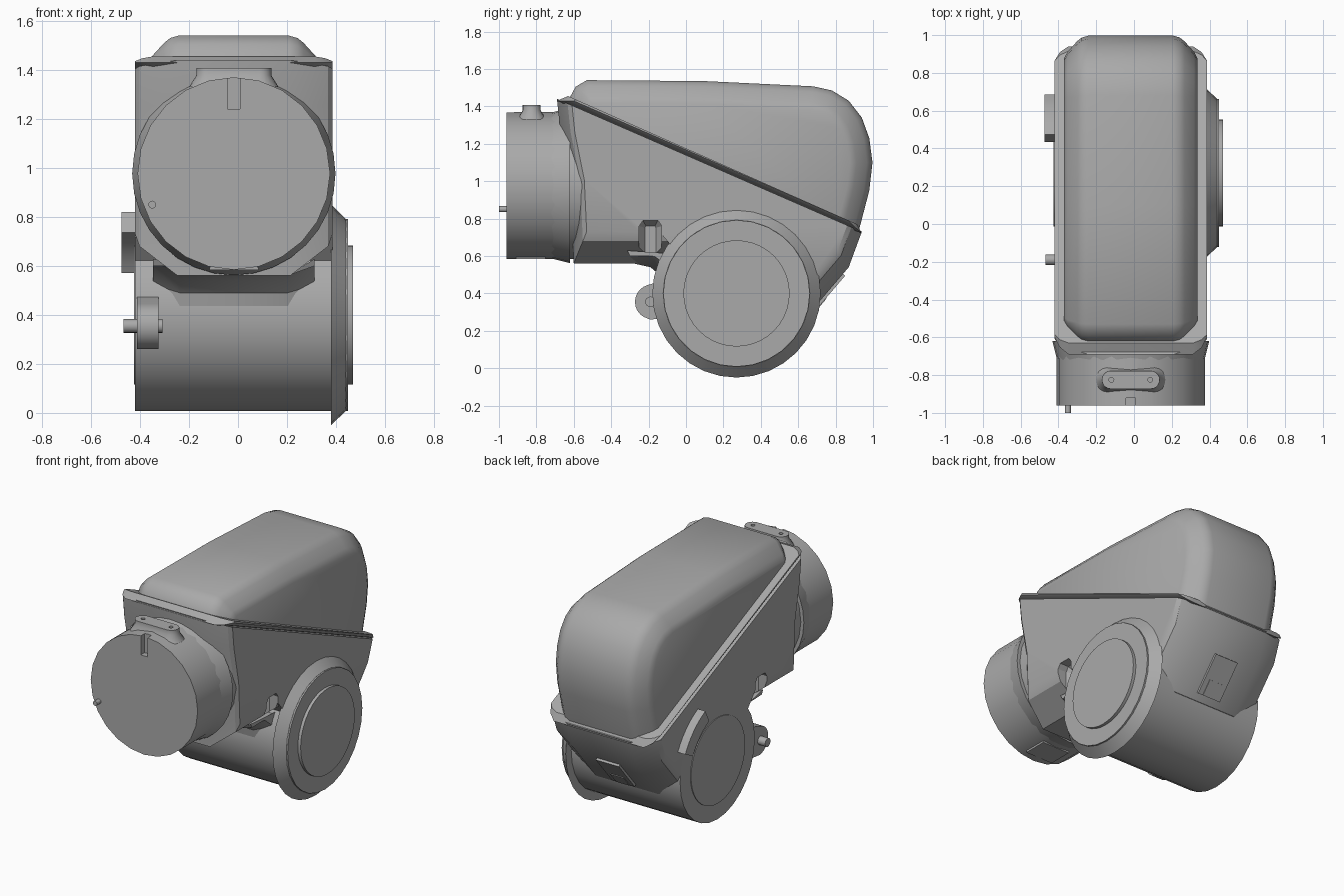
import bpy, bmesh
from math import pi, cos, sin, radians
from mathutils import Matrix, Vector

cube = bpy.data.objects.get("Cube")
if cube:
    bpy.data.objects.remove(cube, do_unlink=True)

grey = bpy.data.materials.new("cast_grey")
grey.use_nodes = True
grey.diffuse_color = (0.4, 0.4, 0.4, 1)
grey.node_tree.nodes["Principled BSDF"].inputs["Base Color"].default_value = grey.diffuse_color
MID = -0.017  # middle of the housing in x


def finish(bm, name):
    bmesh.ops.recalc_face_normals(bm, faces=bm.faces)
    mesh = bpy.data.meshes.new(name)
    bm.to_mesh(mesh)
    bm.free()
    mesh.materials.append(grey)
    ob = bpy.data.objects.new(name, mesh)
    bpy.context.collection.objects.link(ob)
    return ob


def shade(ob, angle=32):
    bpy.ops.object.select_all(action="DESELECT")
    ob.select_set(True)
    bpy.context.view_layer.objects.active = ob
    bpy.ops.object.shade_smooth_by_angle(angle=radians(angle))


def cylinder(name, axis, centre, r, length, seg=32, r2=None):
    bm = bmesh.new()
    turn = Matrix.Rotation(pi / 2, 4, {"X": "Y", "Y": "X"}.get(axis, "Z")) if axis != "Z" else Matrix()
    bmesh.ops.create_cone(bm, cap_ends=True, segments=seg, radius1=r, radius2=r if r2 is None else r2,
                          depth=length, matrix=Matrix.Translation(centre) @ turn)
    ob = finish(bm, name)
    shade(ob)
    return ob


def inset(profile, d):
    """Move each edge of a (y, z, weight) outline inward by d * weight."""
    n = len(profile)
    pts = [Vector(p[:2]) for p in profile]
    area = sum(pts[i - 1].cross(pts[i]) for i in range(n))
    lines = []
    for i in range(n):
        e = (pts[(i + 1) % n] - pts[i]).normalized()
        nrm = Vector((-e.y, e.x)) * (1 if area > 0 else -1)
        lines.append((nrm, nrm.dot(pts[i]) + d * profile[i][2]))
    out = []
    for i in range(n):
        (a, ca), (b, cb) = lines[i - 1], lines[i]
        det = a.cross(b)
        out.append(pts[i] + a * (ca - a.dot(pts[i])) if abs(det) < 1e-4 else
                   Vector((ca * b.y - cb * a.y, a.x * cb - b.x * ca)) / det)
    return out


def prism(name, profile, layers, smooth=True):
    """Loft a side outline through (x, inset) layers."""
    bm = bmesh.new()
    rings = [[bm.verts.new((x, p.x, p.y)) for p in inset(profile, d)] for x, d in layers]
    n = len(profile)
    for lo, hi in zip(rings, rings[1:]):
        for i in range(n):
            j = (i + 1) % n
            bm.faces.new((lo[i], lo[j], hi[j], hi[i]))
    bm.faces.new(rings[0])
    bm.faces.new(rings[-1])
    ob = finish(bm, name)
    if smooth:
        shade(ob)
    return ob


def both(steps):
    return [(MID - h, d) for h, d in steps] + [(MID + h, d) for h, d in reversed(steps)]


def box(name, centre, size, matrix=None):
    bm = bmesh.new()
    bmesh.ops.create_cube(bm, size=1, matrix=Matrix.Translation(centre) @ (matrix or Matrix())
                          @ Matrix.Diagonal((*size, 1)))
    return finish(bm, name)


def cut(ob, cutter):
    mod = ob.modifiers.new("cut", "BOOLEAN")
    mod.operation, mod.object, mod.solver = "DIFFERENCE", cutter, "EXACT"
    bpy.context.view_layer.objects.active = ob
    bpy.ops.object.modifier_apply(modifier="cut")
    bpy.data.objects.remove(cutter, do_unlink=True)
    shade(ob)


# Lower housing with the sloping joint on top and chamfered underside
lower = [(-0.69, 1.44, 0), (0.94, 0.73, 0.5), (0.87, 0.54, 0.6), (0.64, 0.27, 0.6), (0.3, 0.2, 0),
         (0.0, 0.56, 1), (-0.6, 0.56, 0.45), (-0.62, 1.0, 0.45), (-0.67, 1.25, 0.45)]
housing = prism("lower_housing", lower, both([(0.403, 0.17), (0.385, 0.12), (0.23, 0)]))
for side in (-1, 1):
    pocket = [(-0.25, 0.5, 1), (-0.13, 0.5, 1), (-0.13, 0.76, 1), (-0.15, 0.79, 1),
              (-0.23, 0.79, 1), (-0.25, 0.76, 1)]
    cut(housing, prism("pocket_cutter", pocket, [(MID + side * 0.3, 0.03), (MID + side * 0.34, 0),
                                                 (MID + side * 0.5, 0)], False))

# Bevelled lip along the joint
lip = [(-0.69, 1.43, 1), (0.94, 0.72, 1), (0.915, 0.77, 0), (-0.63, 1.455, 1)]
prism("joint_lip", lip, both([(0.403, 0.035), (0.375, 0.014), (0.33, 0)]))

# Upper cover with rounded rim
cover = [(-0.64, 1.39, 1), (-0.62, 1.45, 1), (-0.59, 1.505, 1), (-0.53, 1.54, 1), (0.1, 1.535, 1),
         (0.68, 1.507, 1), (0.78, 1.485, 1), (0.87, 1.43, 1), (0.94, 1.34, 1), (0.98, 1.23, 1),
         (0.997, 1.1, 1), (0.98, 0.95, 1), (0.92, 0.72, 0)]
prism("upper_cover", cover, both([(0.354, 0.12), (0.335, 0.085), (0.285, 0.03), (0.26, 0.01), (0.225, 0)]))

# Front neck with key slot, locating pin and flat pad below
neck = cylinder("front_neck", "Y", (MID, -0.63, 0.977), 0.393, 0.66, 24)
cut(neck, box("slot_cutter", (MID, -0.95, 1.32), (0.05, 0.06, 0.16)))
cylinder("neck_shoulder", "Y", (MID, -0.67, 0.977), 0.415, 0.1, 32, 0.39)
cylinder("neck_pin", "Y", (-0.35, -0.97, 0.85), 0.016, 0.06, 12)
box("neck_flat", (MID, -0.83, 0.589), (0.2, 0.16, 0.012))


# Oval boss on top of the neck with two screw holes
def oval(name, r, z0, z1, flare):
    bm = bmesh.new()
    rings = []
    for z, rad in ((z0, r + flare), (z1 - 0.03, r), (z1, r)):
        rings.append([bm.verts.new((MID + s * 0.105 + rad * cos(a), -0.825 + rad * sin(a), z))
                      for s, start in ((1, -pi / 2), (-1, pi / 2))
                      for a in [start + k * pi / 10 for k in range(11)]])
    for lo, hi in zip(rings, rings[1:]):
        for i in range(len(lo)):
            bm.faces.new((lo[i - 1], lo[i], hi[i], hi[i - 1]))
    bm.faces.new(rings[0])
    bm.faces.new(rings[-1])
    return finish(bm, name)


boss = oval("neck_boss", 0.048, 1.33, 1.408, 0.03)
for s in (-1, 1):
    cut(boss, cylinder("hole_cutter", "Z", (MID + s * 0.103, -0.825, 1.4), 0.013, 0.05, 12))

# Cross barrel with end caps
cylinder("cross_barrel", "X", (0.015, 0.27, 0.4), 0.392, 0.87, 28)
cylinder("right_cap", "X", (0.45, 0.27, 0.4), 0.284, 0.04, 40)
cylinder("left_cap", "X", (-0.41, 0.27, 0.4), 0.284, 0.03, 40)
cylinder("barrel_fillet", "X", (0.41, 0.27, 0.4), 0.45, 0.06, 32, 0.392)

# Web joining the housing underside to the barrel
web = [(-0.3, 0.6, 0), (-0.28, 0.56, 1), (-0.19, 0.54, 1), (-0.13, 0.49, 1), (-0.11, 0.4, 0),
       (0.1, 0.4, 0), (0.1, 0.6, 0)]
prism("barrel_web", web, both([(0.33, 0.06), (0.22, 0)]))

# Curved stop on the left rim of the barrel
arc = [radians(27 + 37 * k / 6) for k in range(7)]
stop = [(0.27 + r * cos(a), 0.4 + r * sin(a), 0)
        for r, angles in ((0.467, arc), (0.375, arc[::-1])) for a in angles]
prism("rim_stop", stop, [(-0.475, 0), (-0.39, 0)])

# Hinge lug and its pin
lug = [(-0.1, 0.27, 0), (-0.19, 0.26, 0)]
lug += [(-0.18 + 0.093 * cos(a), 0.355 + 0.093 * sin(a), 0)
        for a in [radians(255 - 15 * k) for k in range(11)]]
lug += [(-0.09, 0.48, 0), (0, 0.4, 0)]
prism("hinge_lug", lug, [(-0.413, 0), (-0.325, 0)])
cylinder("lug_pin", "X", (-0.388, -0.19, 0.355), 0.028, 0.16, 16)

# Catch plate on the sloping rear face
tilt = Matrix.Rotation(radians(49.6), 4, "X")
box("rear_catch", (MID, 0.755, 0.405), (0.17, 0.26, 0.03), tilt)
box("rear_catch_step", (MID, 0.70, 0.35), (0.1, 0.1, 0.05), tilt)
